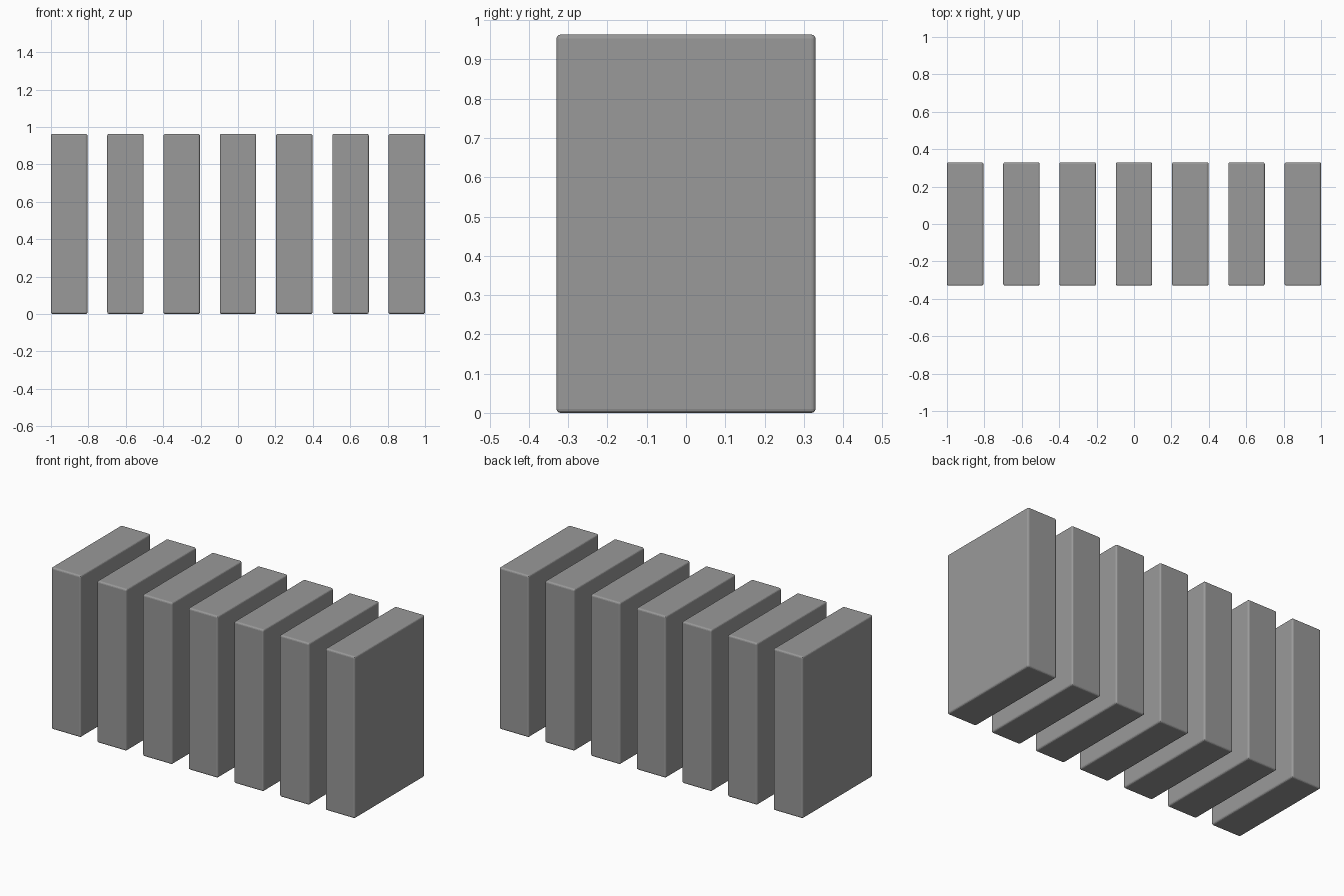
import bpy
import bmesh
from mathutils import Vector

COUNT = 7
SIZE = Vector((0.195, 0.66, 0.963))
PITCH = (2 - SIZE.x) / (COUNT - 1)
EDGE = 0.01

cube = bpy.data.objects.get("Cube")
if cube:
    bpy.data.objects.remove(cube, do_unlink=True)

# Plain grey finish
grey = bpy.data.materials.new("mid_grey")
grey.use_nodes = True
colour = (0.32, 0.32, 0.32, 1)
grey.diffuse_color = colour
grey.node_tree.nodes["Principled BSDF"].inputs["Base Color"].default_value = colour

# One slab with softened edges, shared by the whole row
mesh = bpy.data.meshes.new("slab")
bm = bmesh.new()
bmesh.ops.create_cube(bm, size=1)
bmesh.ops.scale(bm, vec=SIZE, verts=bm.verts)
bmesh.ops.translate(bm, vec=(0, 0, SIZE.z / 2), verts=bm.verts)
bmesh.ops.bevel(bm, geom=bm.edges[:], offset=EDGE, segments=3,
                profile=0.5, affect='EDGES')
bm.to_mesh(mesh)
bm.free()
mesh.materials.append(grey)

# Evenly spaced row of slabs
for i in range(COUNT):
    slab = bpy.data.objects.new(f"slab_{i + 1}", mesh)
    slab.location.x = (i - (COUNT - 1) / 2) * PITCH
    bpy.context.collection.objects.link(slab)
